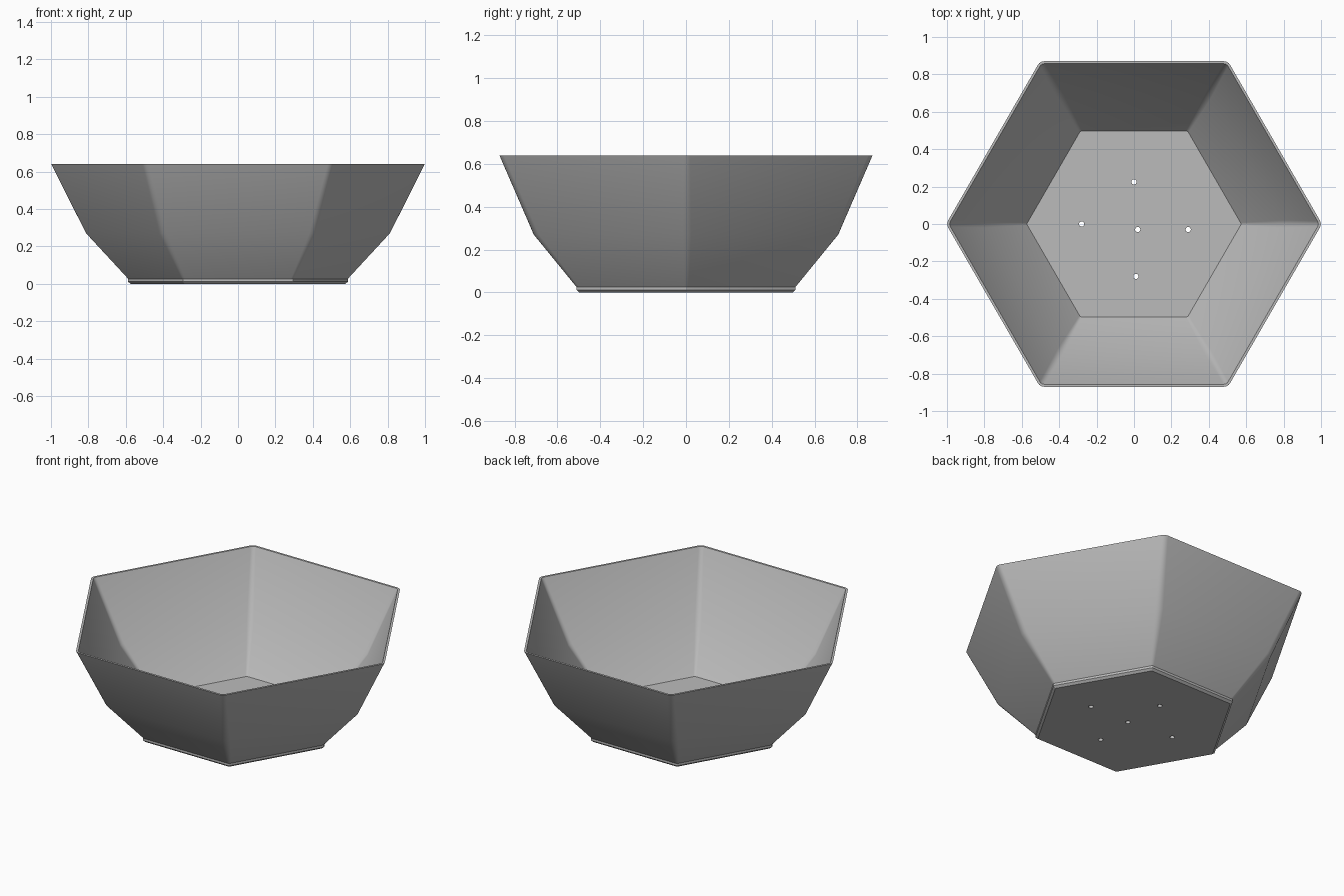
import bpy, bmesh, math
from mathutils import Vector

cube = bpy.data.objects.get("Cube")
if cube:
    bpy.data.objects.remove(cube, do_unlink=True)

grey = bpy.data.materials.new("plain grey")
grey.use_nodes = True
grey.diffuse_color = (0.5, 0.5, 0.5, 1)
grey.node_tree.nodes["Principled BSDF"].inputs["Base Color"].default_value = (0.5, 0.5, 0.5, 1)


def hexagon(radius, corner, steps=4):
    """Outline of a hexagon with points on the x axis and rounded corners."""
    points = []
    for i in range(6):
        mid = i * math.pi / 3
        reach = radius - corner / math.cos(math.pi / 6)
        for s in range(steps + 1):
            a = mid + math.pi / 3 * (s / steps - 0.5)
            points.append((reach * math.cos(mid) + corner * math.cos(a),
                           reach * math.sin(mid) + corner * math.sin(a)))
    return points


def loft(name, profile, closed):
    """Skin rounded hexagons (radius, height, corner); either ring-closed or capped."""
    bm = bmesh.new()
    rings = [[bm.verts.new((x, y, z)) for x, y in hexagon(r, c)] for r, z, c in profile]
    pairs = list(zip(rings, rings[1:]))
    if closed:
        pairs.append((rings[-1], rings[0]))
    else:
        bm.faces.new(rings[0])
        bm.faces.new(rings[-1])
    for low, high in pairs:
        for k in range(len(low)):
            n = (k + 1) % len(low)
            bm.faces.new((low[k], low[n], high[n], high[k]))
    bmesh.ops.recalc_face_normals(bm, faces=bm.faces)
    mesh = bpy.data.meshes.new(name)
    bm.to_mesh(mesh)
    bm.free()
    mesh.materials.append(grey)
    obj = bpy.data.objects.new(name, mesh)
    bpy.context.collection.objects.link(obj)
    return obj


def smooth(obj):
    bpy.ops.object.select_all(action='DESELECT')
    obj.select_set(True)
    bpy.context.view_layer.objects.active = obj
    bpy.ops.object.shade_smooth_by_angle(angle=math.radians(30))


# Thin bowl wall: up the outside, over the rim, down the inside
wall = loft("bowl_wall", [(0.575, 0.01, 0.02), (0.82, 0.27, 0.05), (1.005, 0.64, 0.04),
                          (0.99, 0.64, 0.03), (0.805, 0.275, 0.04), (0.57, 0.022, 0.015)], True)
smooth(wall)

# Floor plate with a chamfered lower edge
floor = loft("bowl_floor", [(0.575, 0, 0.004), (0.59, 0.012, 0.004), (0.59, 0.026, 0.004)], False)

# Drain holes drilled through the floor
bm = bmesh.new()
for x, y in [(0, 0.225), (-0.28, 0), (0.02, -0.03), (0.29, -0.03), (0.01, -0.28)]:
    drill = bmesh.ops.create_cone(bm, cap_ends=True, segments=16, radius1=0.014,
                                  radius2=0.014, depth=0.2)
    bmesh.ops.translate(bm, verts=drill["verts"], vec=Vector((x, y, 0)))
mesh = bpy.data.meshes.new("hole_cutters")
bm.to_mesh(mesh)
bm.free()
cutters = bpy.data.objects.new("hole_cutters", mesh)
cutters.hide_render = True
bpy.context.collection.objects.link(cutters)
cut = floor.modifiers.new("drain holes", 'BOOLEAN')
cut.operation = 'DIFFERENCE'
cut.solver = 'EXACT'
cut.object = cutters
bpy.ops.object.select_all(action='DESELECT')
bpy.context.view_layer.objects.active = floor
floor.select_set(True)
bpy.ops.object.modifier_apply(modifier=cut.name)
bpy.data.objects.remove(cutters, do_unlink=True)
smooth(floor)
